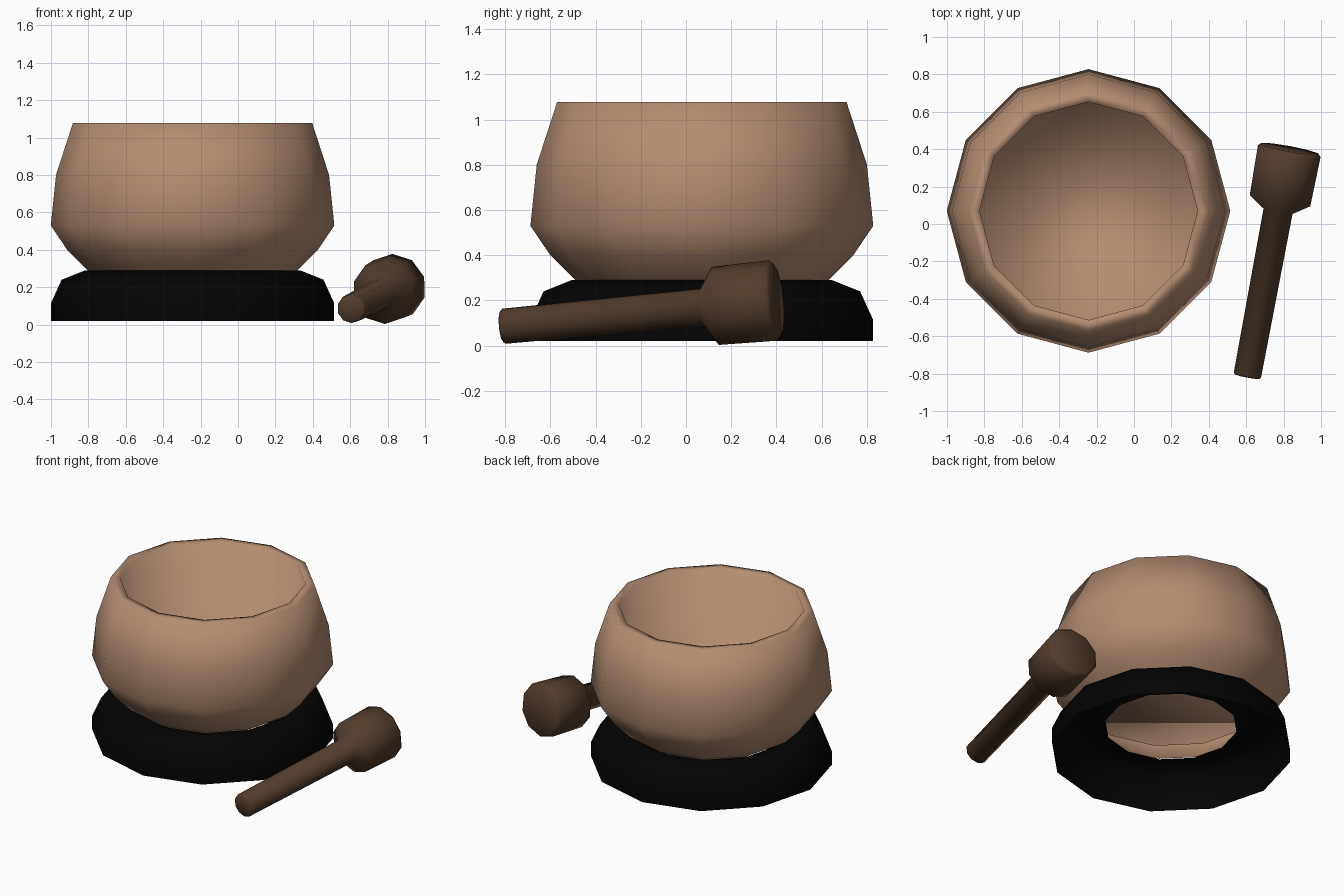
import bpy, bmesh, math
from mathutils import Vector

cube = bpy.data.objects.get("Cube")
if cube:
    bpy.data.objects.remove(cube, do_unlink=True)


def material(name, rgb):
    mat = bpy.data.materials.new(name)
    mat.use_nodes = True
    mat.diffuse_color = (*rgb, 1)
    mat.node_tree.nodes["Principled BSDF"].inputs["Base Color"].default_value = (*rgb, 1)
    return mat


def lathe(name, profile, sides, mat, cap_start=False, cap_end=False):
    """Spin (radius, height) points around z into a smooth-shaded surface."""
    bm = bmesh.new()
    rings = []
    for r, z in profile:
        angles = [math.tau * i / sides for i in range(sides)]
        rings.append([bm.verts.new((r * math.cos(a), r * math.sin(a), z)) for a in angles])
    for low, high in zip(rings, rings[1:]):
        for i in range(sides):
            j = (i + 1) % sides
            bm.faces.new((low[i], low[j], high[j], high[i]))
    if cap_start:
        bm.faces.new(rings[0][::-1])
    if cap_end:
        bm.faces.new(rings[-1])
    for face in bm.faces:
        face.smooth = True
    mesh = bpy.data.meshes.new(name)
    bm.to_mesh(mesh)
    bm.free()
    mesh.materials.append(mat)
    obj = bpy.data.objects.new(name, mesh)
    bpy.context.collection.objects.link(obj)
    return obj


clay = material("tan clay", (0.45, 0.265, 0.168))
rubber = material("black rubber", (0.0008, 0.0008, 0.0008))
wood = material("dark wood", (0.083, 0.045, 0.025))

centre = Vector((-0.243, 0.07, 0))

# Bowl: outer shell open underneath, rim, straight hollow and flat floor
bowl = lathe("bowl", [
    (0.417, 0.207), (0.56, 0.29), (0.67, 0.40), (0.758, 0.53), (0.73, 0.80),
    (0.64, 1.077), (0.583, 1.077), (0.583, 0.395)], 12, clay, cap_end=True)
bowl.location = centre

# Base: open-bottomed skirt whose top dips in to cradle the bowl
base = lathe("base_ring", [
    (0.757, 0.02), (0.757, 0.115), (0.70, 0.24), (0.575, 0.29),
    (0.417, 0.203)], 12, rubber)
base.location = centre

# Pestle: handle flaring into a heavy head, lying tilted beside the bowl
pestle = lathe("pestle", [
    (0.068, 0), (0.078, 0.01), (0.083, 0.905), (0.173, 0.965),
    (0.179, 1.225), (0.162, 1.243)], 10, wood, cap_start=True, cap_end=True)
start, end = Vector((0.605, -0.815, 0.085)), Vector((0.833, 0.405, 0.202))
pestle.location = start
pestle.rotation_mode = "QUATERNION"
pestle.rotation_quaternion = (end - start).to_track_quat("Z", "X")
